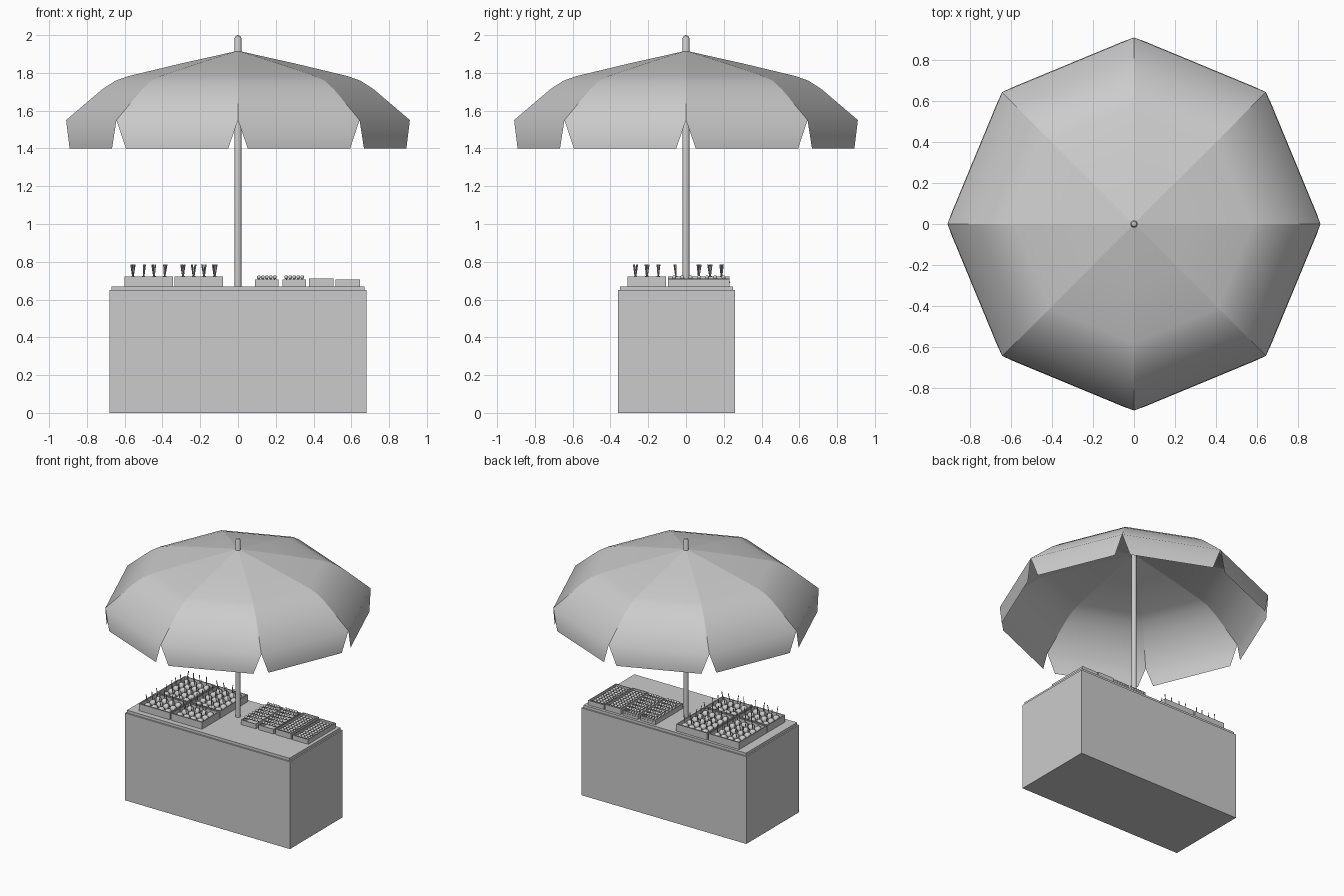
import bpy, bmesh, math, random
from mathutils import Vector

if "Cube" in bpy.data.objects:
    bpy.data.objects.remove(bpy.data.objects["Cube"])

random.seed(4)


def make_object(name, bm, smooth=None):
    mesh = bpy.data.meshes.new(name)
    bm.normal_update()
    bm.to_mesh(mesh)
    bm.free()
    ob = bpy.data.objects.new(name, mesh)
    bpy.context.collection.objects.link(ob)
    if smooth:
        bpy.ops.object.select_all(action='DESELECT')
        ob.select_set(True)
        bpy.context.view_layer.objects.active = ob
        bpy.ops.object.shade_smooth_by_angle(angle=math.radians(smooth))
    return ob


def box_bm(x0, x1, y0, y1, z0, z1):
    bm = bmesh.new()
    bmesh.ops.create_cube(bm, size=1)
    for v in bm.verts:
        v.co = ((x0 + x1) / 2 + v.co.x * (x1 - x0),
                (y0 + y1) / 2 + v.co.y * (y1 - y0),
                (z0 + z1) / 2 + v.co.z * (z1 - z0))
    return bm


def tray(name, x0, x1, y0, y1, height, wall=0.009):
    # open box: inset the top and push the inner face down
    bm = box_bm(x0, x1, y0, y1, TOP, TOP + height)
    bm.faces.ensure_lookup_table()
    top = max(bm.faces, key=lambda f: f.calc_center_median().z)
    bmesh.ops.inset_individual(bm, faces=[top], thickness=wall)
    inner = bmesh.ops.extrude_discrete_faces(bm, faces=[top])['faces'][0]
    bmesh.ops.translate(bm, verts=inner.verts, vec=(0, 0, 0.008 - height))
    return make_object(name, bm)


def add_ball(bm, pos, r, detail=2):
    verts = bmesh.ops.create_icosphere(bm, subdivisions=detail, radius=r)['verts']
    bmesh.ops.translate(bm, verts=verts, vec=pos)


def add_stick(bm, a, b, r):
    a, b = Vector(a), Vector(b)
    d = b - a
    verts = bmesh.ops.create_cone(bm, segments=6, radius1=r, radius2=r,
                                  depth=d.length, cap_ends=True)['verts']
    mat = d.to_track_quat('Z', 'Y').to_matrix()
    for v in verts:
        v.co = mat @ v.co + (a + b) / 2


def spread(a, b, n):
    return [a + (b - a) * (i + 0.5) / n for i in range(n)]


TOP = 0.67

# counter body and slightly smaller top board
make_object("counter_body", box_bm(-0.68, 0.68, -0.36, 0.26, 0, 0.65))
make_object("counter_top", box_bm(-0.67, 0.67, -0.35, 0.25, 0.65, TOP))

# pole with rounded tip, turned from a profile
bm = bmesh.new()
profile = [(0, TOP), (0.018, TOP), (0.018, 1.982), (0.012, 1.994), (0, 2.0)]
vs = [bm.verts.new((r, 0, z)) for r, z in profile]
es = [bm.edges.new(p) for p in zip(vs, vs[1:])]
bmesh.ops.spin(bm, geom=vs + es, axis=(0, 0, 1), cent=(0, 0, 0), steps=16,
               angle=2 * math.pi)
bmesh.ops.remove_doubles(bm, verts=bm.verts, dist=1e-4)
bmesh.ops.recalc_face_normals(bm, faces=bm.faces)
make_object("umbrella_pole", bm, 30)

# canopy: eight separate panels, each with a hanging flap cut in at the corners
bm = bmesh.new()
ribs = [(0.3, 1.85), (0.58, 1.783), (0.65, 1.758), (0.72, 1.712), (0.91, 1.55)]
for k in range(8):
    d0, d1 = (Vector((math.cos(a), math.sin(a), 0)) for a in
              (k * math.pi / 4, (k + 1) * math.pi / 4))
    up = Vector((0, 0, 1))
    apex = bm.verts.new((0, 0, 1.917))
    rows = [(bm.verts.new(d0 * r + up * z), bm.verts.new(d1 * r + up * z))
            for r, z in ribs]
    e0, e1 = d0 * 0.913, d1 * 0.913
    rows.append((bm.verts.new(e0.lerp(e1, 0.08) + up * 1.4),
                 bm.verts.new(e0.lerp(e1, 0.92) + up * 1.4)))
    bm.faces.new((apex, *rows[0]))
    for (a, b), (c, d) in zip(rows, rows[1:]):
        bm.faces.new((a, c, d, b))
make_object("umbrella_canopy", bm, 60)

# large trays holding round treats on leaning sticks
for i, (x0, x1) in enumerate([(-0.60, -0.345), (-0.335, -0.08)]):
    for j, (y0, y1, rows) in enumerate([(-0.31, -0.105, 3), (-0.095, 0.23, 5)]):
        tray(f"large_tray_{i}_{j}", x0, x1, y0, y1, 0.052)
        balls, sticks = bmesh.new(), bmesh.new()
        for x in spread(x0 + 0.016, x1 - 0.016, 4):
            for y in spread(y0 + 0.012, y1 - 0.012, rows):
                add_ball(balls, (x, y, 0.702), 0.024)
                dx, dy = random.uniform(-0.013, 0.013), random.uniform(-0.013, 0.013)
                add_stick(sticks, (x, y, 0.71), (x + dx, y + dy, 0.786), 0.003)
        make_object(f"round_treats_{i}_{j}", balls, 60)
        make_object(f"treat_sticks_{i}_{j}", sticks, 40)

# small long trays: two heaped with sweets on short sticks, two with flush sweets
small = [(0.09, 0.215, 0.035, True), (0.235, 0.36, 0.035, True),
         (0.375, 0.505, 0.042, False), (0.515, 0.645, 0.035, False)]
y0, y1 = -0.095, 0.23
for i, (x0, x1, h, heaped) in enumerate(small):
    tray(f"small_tray_{i}", x0, x1, y0, y1, h)
    balls, sticks = bmesh.new(), bmesh.new()
    n, m = (5, 7) if heaped else (4, 11)
    for x in spread(x0 + 0.01, x1 - 0.01, n):
        for y in spread(y0 + 0.01, y1 - 0.01, m):
            if heaped:
                add_ball(balls, (x, y, 0.718), 0.0105)
                add_stick(sticks, (x, y, 0.718), (x, y + 0.036, 0.69), 0.003)
            else:
                add_ball(balls, (x, y, TOP + h - 0.017), 0.0125)
    make_object(f"small_sweets_{i}", balls, 60)
    if heaped:
        make_object(f"sweet_sticks_{i}", sticks, 40)
    else:
        sticks.free()
